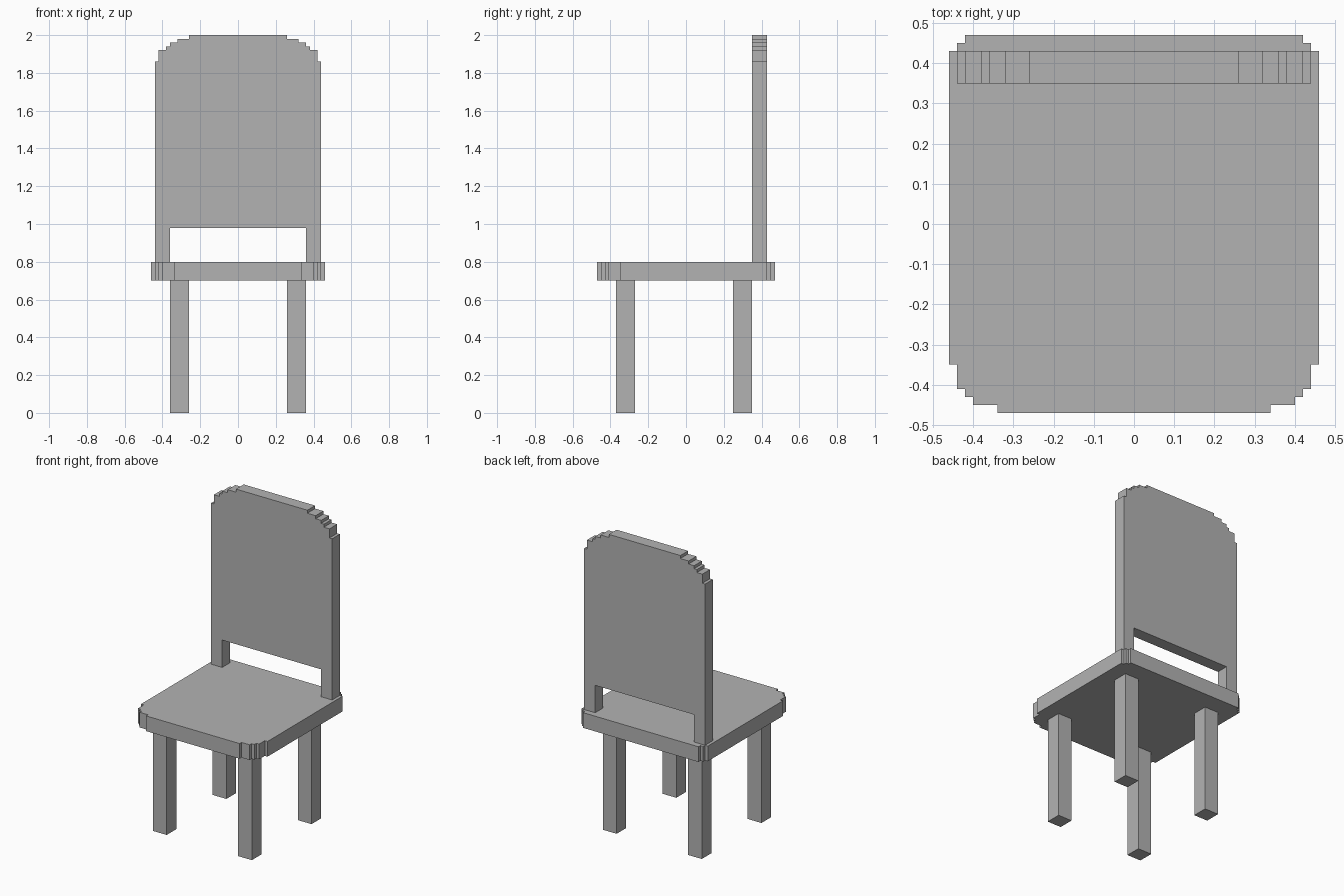
import bpy
import bmesh
from mathutils import Vector

if "Cube" in bpy.data.objects:
    bpy.data.objects.remove(bpy.data.objects["Cube"], do_unlink=True)

GREY = (0.45, 0.45, 0.45, 1.0)
grey = bpy.data.materials.new("plain grey")
grey.use_nodes = True
grey.diffuse_color = GREY
grey.node_tree.nodes["Principled BSDF"].inputs["Base Color"].default_value = GREY


def steps(points):
    """Turn (half width, position) points into a stair-stepped right-hand edge."""
    edge = [points[0]]
    for (x0, p0), (x1, p1) in zip(points, points[1:]):
        # Widening steps move along first, narrowing steps move inward first
        edge.append((x0, p1) if x1 > x0 else (x1, p0))
        edge.append((x1, p1))
    return edge


def mirrored(half):
    return half + [(-x, p) for x, p in reversed(half)]


def extrude_outline(name, outline, place, depth):
    """Extrude a closed flat outline into a solid part."""
    bm = bmesh.new()
    face = bm.faces.new([bm.verts.new(place(a, b)) for a, b in outline])
    result = bmesh.ops.extrude_face_region(bm, geom=[face])
    moved = [v for v in result["geom"] if isinstance(v, bmesh.types.BMVert)]
    bmesh.ops.translate(bm, verts=moved, vec=Vector(depth))
    bmesh.ops.recalc_face_normals(bm, faces=bm.faces[:])
    mesh = bpy.data.meshes.new(name)
    bm.to_mesh(mesh)
    bm.free()
    mesh.materials.append(grey)
    obj = bpy.data.objects.new(name, mesh)
    bpy.context.collection.objects.link(obj)
    return obj


# Seat: stepped corners, larger at the front than at the back
front_corner = steps([(0.34, -0.47), (0.40, -0.45), (0.42, -0.43),
                      (0.44, -0.41), (0.46, -0.35)])
back_corner = steps([(0.46, 0.43), (0.44, 0.45), (0.42, 0.47)])
extrude_outline("seat", mirrored(front_corner + back_corner),
                lambda x, y: (x, y, 0.70), (0, 0, 0.10))

# Backrest: stepped rounded top, opening between two short posts
opening = [(0.36, 0.98), (0.36, 0.80), (0.44, 0.80)]
top_corner = steps([(0.44, 1.86), (0.42, 1.92), (0.38, 1.94),
                    (0.36, 1.96), (0.32, 1.98), (0.26, 2.00)])
extrude_outline("backrest", mirrored(opening + top_corner),
                lambda x, z: (x, 0.35, z), (0, 0.08, 0))

# Four square legs
square = [(-0.05, -0.05), (0.05, -0.05), (0.05, 0.05), (-0.05, 0.05)]
for side, cx in (("left", 0.31), ("right", -0.31)):
    for end, cy in (("front", -0.32), ("back", 0.30)):
        extrude_outline(f"{end}_{side}_leg", square,
                        lambda x, y: (cx + x, cy + y, 0), (0, 0, 0.70))
